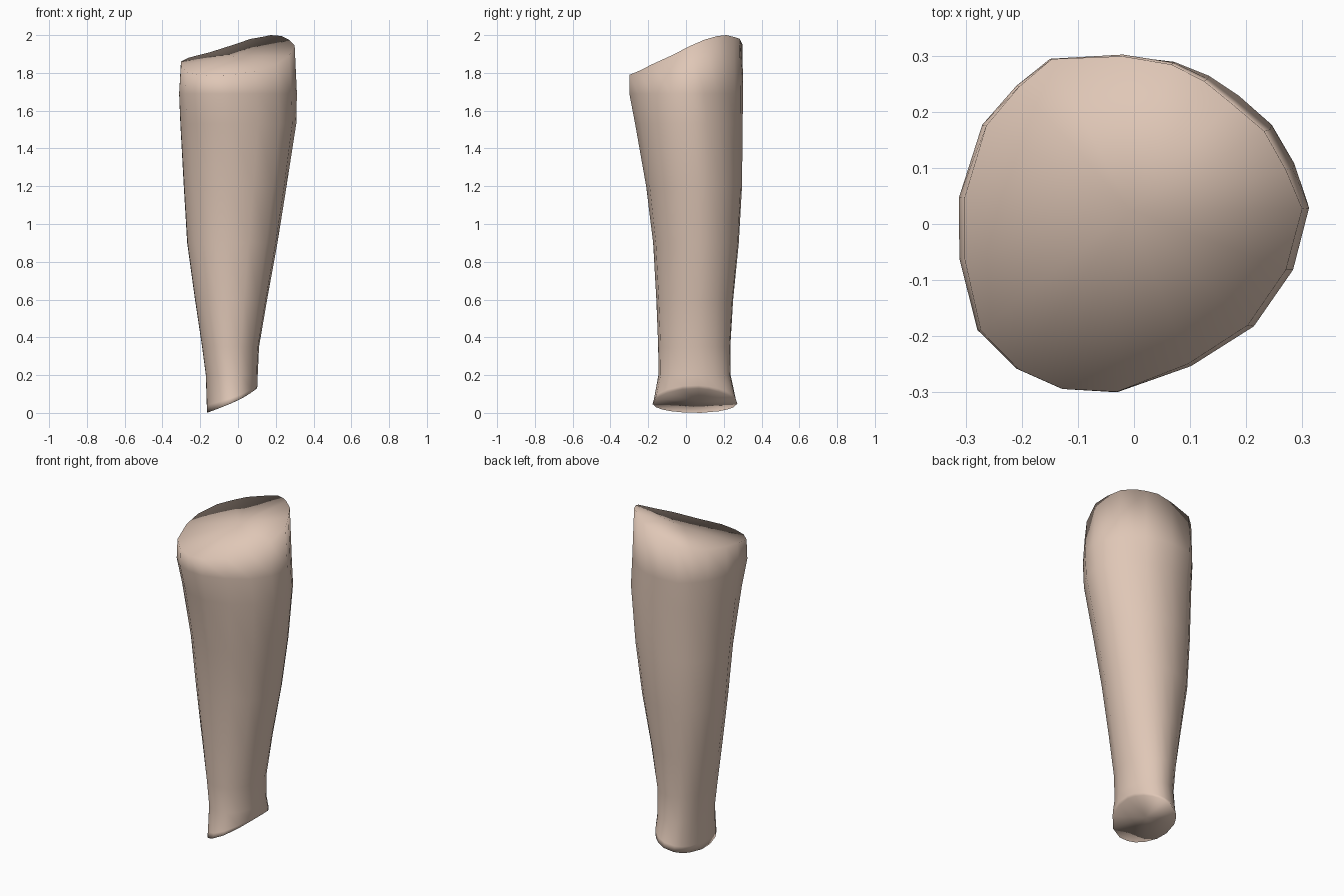
import bpy, bmesh, math

if "Cube" in bpy.data.objects:
    bpy.data.objects.remove(bpy.data.objects["Cube"])

# Outline of the limb seen from above, plus the height of the slanted top rim
outline = [
    (0.31, 0.03, 1.945), (0.28, -0.08, 1.89), (0.21, -0.18, 1.845), (0.10, -0.25, 1.81),
    (-0.03, -0.30, 1.79), (-0.13, -0.295, 1.785), (-0.21, -0.26, 1.79), (-0.28, -0.19, 1.805),
    (-0.31, -0.06, 1.84), (-0.31, 0.05, 1.86), (-0.27, 0.18, 1.88), (-0.21, 0.25, 1.895),
    (-0.15, 0.30, 1.91), (-0.02, 0.305, 1.95), (0.07, 0.29, 1.98), (0.13, 0.26, 1.99),
    (0.18, 0.22, 2.0), (0.24, 0.17, 1.995), (0.28, 0.10, 1.975)]

# Cross-sections: z, roundness, x min, x max, y min, y max
levels = [
    (0.20, 1.0, -0.172, 0.105, -0.147, 0.237),
    (0.35, 1.0, -0.192, 0.112, -0.148, 0.235),
    (0.60, 1.0, -0.230, 0.155, -0.158, 0.250),
    (0.90, 1.0, -0.272, 0.210, -0.175, 0.280),
    (1.20, 0.9, -0.290, 0.258, -0.212, 0.297),
    (1.53, 0.5, -0.307, 0.309, -0.270, 0.300),
    (1.69, 0.1, -0.312, 0.312, -0.300, 0.302)]


def fit(x, y, roundness, box):
    """Blend an outline point towards a circle and stretch it into bounds."""
    x0, x1, y0, y1 = box
    u, v = x / 0.31, (y - 0.0025) / 0.3025
    k = 1 + roundness * (1 / math.hypot(u, v) - 1)
    return ((x0 + x1 + u * k * (x1 - x0)) / 2, (y0 + y1 + v * k * (y1 - y0)) / 2)


bm = bmesh.new()
rings = []

# Slanted lower rim, low on the left and rising to the right, with a soft edge
for lift, box in ((0, (-0.165, 0.100, -0.178, 0.272)),
                  (0.04, (-0.167, 0.105, -0.170, 0.263))):
    ring = []
    for x, y, _ in outline:
        px, py = fit(x, y, 1, box)
        t = (px - box[0]) / (box[1] - box[0])
        ring.append(bm.verts.new((px, py, lift * (1 - 0.6 * t) + 0.10 * t + 0.03 * t ** 4)))
    rings.append(ring)

# Limb body
for z, roundness, *box in levels:
    rings.append([bm.verts.new((*fit(x, y, roundness, box), z)) for x, y, _ in outline])

# Slanted upper rim
rings.append([bm.verts.new((*fit(x, y, 0, (-0.302, 0.30, -0.299, 0.299)), z))
              for x, y, z in outline])

n = len(outline)
for a, b in zip(rings, rings[1:]):
    for i in range(n):
        j = (i + 1) % n
        bm.faces.new((a[i], a[j], b[j], b[i]))

# End caps
for ring in (rings[0], rings[-1]):
    mid = [sum(v.co[k] for v in ring) / n for k in range(3)]
    centre = bm.verts.new(mid)
    for i in range(n):
        bm.faces.new((ring[i], ring[(i + 1) % n], centre))

bmesh.ops.recalc_face_normals(bm, faces=bm.faces)
for f in bm.faces:
    f.smooth = True
mesh = bpy.data.meshes.new("lower_limb")
bm.to_mesh(mesh)
bm.free()
limb = bpy.data.objects.new("lower_limb", mesh)
bpy.context.collection.objects.link(limb)

# Skin colour
mat = bpy.data.materials.new("skin")
mat.diffuse_color = (0.74, 0.57, 0.47, 1)
mat.use_nodes = True
mat.node_tree.nodes["Principled BSDF"].inputs["Base Color"].default_value = mat.diffuse_color
mesh.materials.append(mat)
